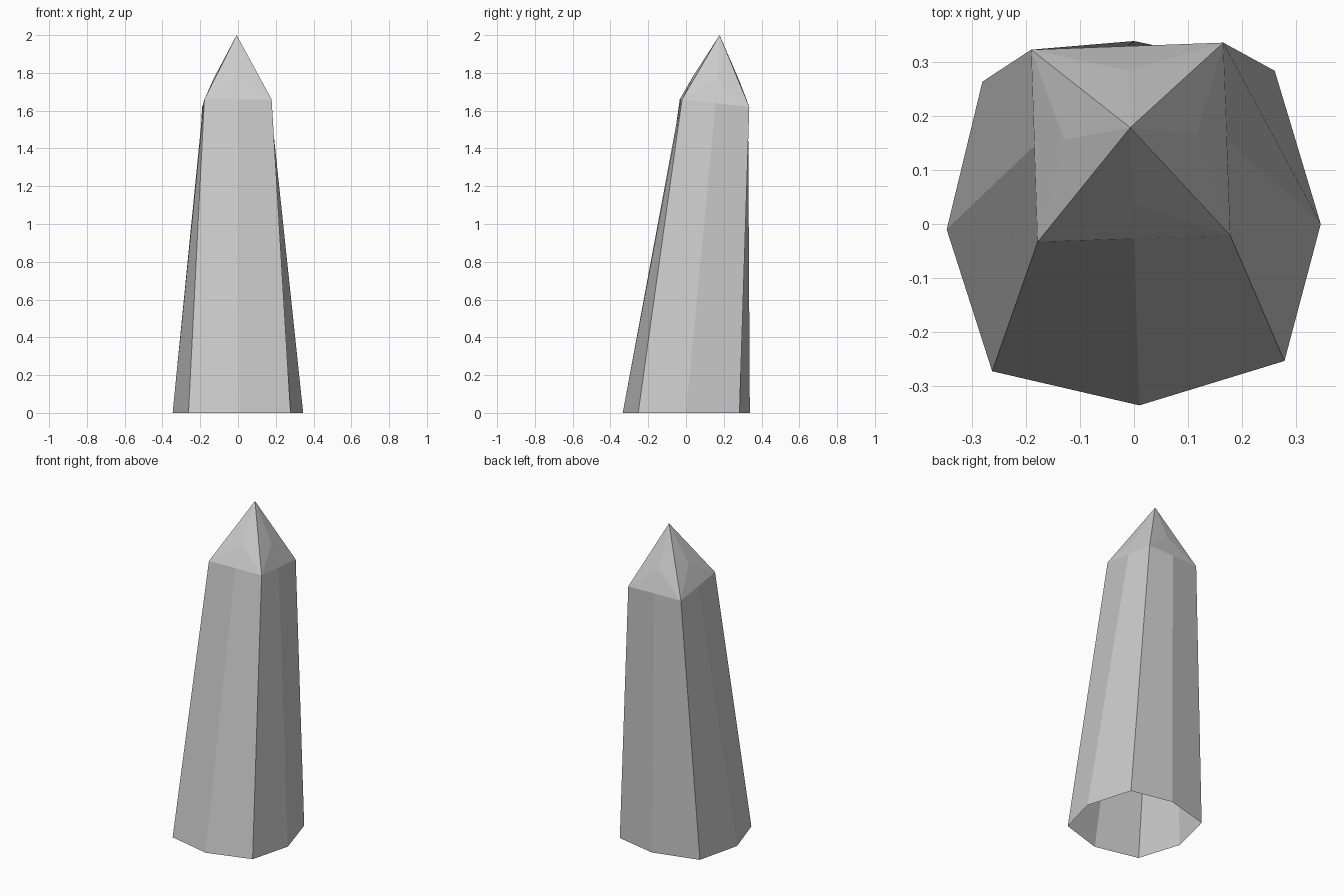
import bpy, bmesh
from mathutils import Vector

if "Cube" in bpy.data.objects:
    bpy.data.objects.remove(bpy.data.objects["Cube"])

bm = bmesh.new()

# Open octagonal foot, counter-clockwise from the front left corner
foot = [(-0.262, -0.272), (0.01, -0.335), (0.278, -0.253), (0.345, 0.0),
        (0.26, 0.283), (0.0, 0.338), (-0.28, 0.263), (-0.346, -0.01)]
# Leaning square shoulder under the point
corners = [Vector(c) for c in ((-0.178, -0.033, 1.66), (0.178, -0.021, 1.66),
                               (0.165, 0.335, 1.62), (-0.19, 0.322, 1.62))]
apex_pos = Vector((-0.007, 0.178, 2.0))

base = [bm.verts.new((x, y, 0)) for x, y in foot]
ring = []
for i, c in enumerate(corners):
    ring.append(bm.verts.new(c))
    ring.append(bm.verts.new((c + corners[(i + 1) % 4]) / 2))
apex = bm.verts.new(apex_pos)

# Shaft: eight tapering sides
for i in range(8):
    j = (i + 1) % 8
    bm.faces.new((base[i], base[j], ring[j], ring[i]))

# Point: four slightly bulged sides
for i in range(0, 8, 2):
    a, m, b = ring[i], ring[i + 1], ring[(i + 2) % 8]
    normal = (b.co - a.co).cross(apex_pos - a.co).normalized()
    mid = bm.verts.new(m.co.lerp(apex_pos, 0.35) + normal * 0.008)
    for p, q in ((a, m), (m, b), (b, apex), (apex, a)):
        bm.faces.new((p, q, mid))

mesh = bpy.data.meshes.new("obelisk")
bm.to_mesh(mesh)
bm.free()
bpy.context.collection.objects.link(bpy.data.objects.new("obelisk", mesh))
